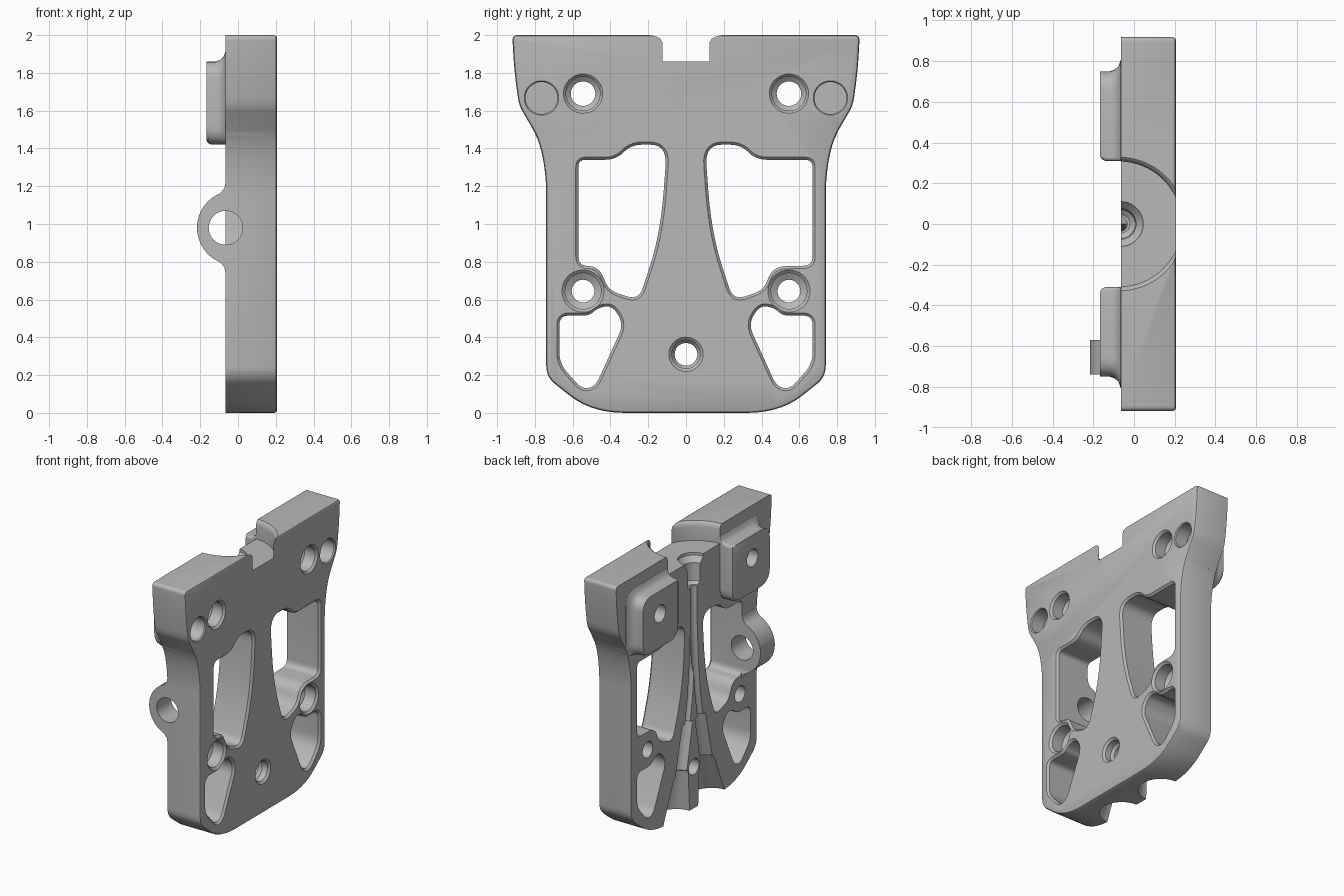
import bpy, bmesh, math
from mathutils import Vector

cube = bpy.data.objects.get("Cube")
if cube:
    bpy.data.objects.remove(cube)

grey = bpy.data.materials.new("machined_grey")
grey.use_nodes = True
grey.diffuse_color = (0.48, 0.48, 0.48, 1)
grey.node_tree.nodes["Principled BSDF"].inputs["Base Color"].default_value = grey.diffuse_color

BACK, FRONT, EDGE = -0.065, 0.207, 0.015


# Helpers
def round_poly(corners, steps=7):
    """Polygon with each corner (a, b, trim) eased into a curve."""
    pts, n = [], len(corners)
    for i in range(n):
        prev, cur, nxt = (Vector(corners[(i + k) % n][:2]) for k in (-1, 0, 1))
        trim = corners[i][2]
        a = cur + (prev - cur).normalized() * min(trim, (prev - cur).length * 0.48)
        b = cur + (nxt - cur).normalized() * min(trim, (nxt - cur).length * 0.48)
        for s in range(steps + 1):
            t = s / steps
            pts.append(a * (1 - t) ** 2 + cur * 2 * t * (1 - t) + b * t * t)
    return pts


def circle(a, b, r, n=40):
    return [Vector((a + r * math.cos(math.tau * i / n), b + r * math.sin(math.tau * i / n)))
            for i in range(n)]


def grow(pts, d):
    """Offset a closed outline outwards by d."""
    n = len(pts)
    area = sum(pts[i - 1].x * pts[i].y - pts[i].x * pts[i - 1].y for i in range(n))
    sign = 1 if area > 0 else -1
    out = []
    for i, p in enumerate(pts):
        t = (pts[(i + 1) % n] - pts[i - 1]).normalized()
        out.append(p + Vector((t.y, -t.x)) * d * sign)
    return out


def loft(name, rings):
    """Closed solid through matching rings, with its faces turned outwards."""
    bm = bmesh.new()
    loops = [[bm.verts.new(p) for p in ring] for ring in rings]
    n = len(loops[0])
    for lo, hi in zip(loops, loops[1:]):
        for i in range(n):
            bm.faces.new((lo[i - 1], lo[i], hi[i], hi[i - 1]))
    bm.faces.new(list(reversed(loops[0])))
    bm.faces.new(loops[-1])
    bm.normal_update()
    if bm.calc_volume(signed=True) < 0:
        bmesh.ops.reverse_faces(bm, faces=bm.faces[:])
    mesh = bpy.data.meshes.new(name)
    bm.to_mesh(mesh)
    bm.free()
    mesh.materials.append(grey)
    obj = bpy.data.objects.new(name, mesh)
    bpy.context.scene.collection.objects.link(obj)
    return obj


def along_x(name, pts, sections):
    return loft(name, [[(x, p.x, p.y) for p in grow(pts, d)] for x, d in sections])


def along_z(name, stations):
    """Round vertical passage through (z, y, radius) stations on the back plane."""
    return loft(name, [[(p.x, p.y, z) for p in circle(BACK, y, r)] for z, y, r in stations])


def combine(obj, operation):
    mod = plate.modifiers.new("combine", 'BOOLEAN')
    mod.operation, mod.solver, mod.object = operation, 'EXACT', obj
    bpy.context.view_layer.objects.active = plate
    bpy.ops.object.modifier_apply(modifier=mod.name)
    bpy.data.objects.remove(obj)


def cut(obj):
    combine(obj, 'DIFFERENCE')


# Main plate with an eased front edge
half = [(0.92, 2, 0.03), (0.91, 1.82, 0.1), (0.885, 1.63, 0.05), (0.85, 1.57, 0.05),
        (0.775, 1.44, 0.1), (0.74, 1.25, 0.1), (0.74, 0.19, 0.06), (0.5, 0, 0.18)]
outline = round_poly(half + [(-y, z, d) for y, z, d in reversed(half)])
plate = along_x("mounting_plate", outline,
                [(BACK, 0), (FRONT - EDGE, 0), (FRONT - 0.005, -0.005), (FRONT, -EDGE)])


# Raised pads on the back, filleted into the plate at top and outer side
def pad(side):
    rings = []
    sections = [(-0.168, 0.025, 0), (-0.16, 0.01, 0), (-0.14, 0, 0), (-0.118, 0, 0),
                (-0.095, 0, 0.008), (-0.077, 0, 0.024), (-0.066, 0, 0.055), (0, 0, 0.055)]
    for x, inset, flare in sections:
        y0, y1, z0, z1 = 0.31 + inset, 0.75 + flare, 1.42 + inset, 1.86 + flare
        box = round_poly([(y0, z0, 0.1), (y1, z0, 0.1), (y1, z1, 0.1), (y0, z1, 0.02)])
        rings.append([(x, side * p.x, p.y) for p in box])
    return loft("pad", rings)


for side in (-1, 1):
    combine(pad(side), 'UNION')

# Pivot lug on one rail
arc = [Vector((-0.02 + 0.197 * math.cos(a), 0.98 + 0.197 * math.sin(a)))
       for a in (math.radians(112 + 136 * i / 24) for i in range(25))]
foot = [Vector((0, 1.22)), Vector((-0.066, 1.22)), Vector((-0.072, 1.19))]
lug = foot + arc + [Vector((p.x, 1.96 - p.y)) for p in reversed(foot)]
combine(loft("lug", [[(p.x, y, p.y) for p in lug] for y in (-0.739, -0.56)]), 'UNION')


# Lightening windows
def window(corners, side):
    pts = round_poly([(side * y, z, d) for y, z, d in corners])
    cut(along_x("window", pts, [(-0.4, 0), (FRONT - EDGE, 0), (FRONT + 0.001, EDGE),
                                (0.3, EDGE)]))


lower = [(0.33, 0.47, 0.06), (0.39, 0.57, 0.06), (0.47, 0.555, 0.04), (0.51, 0.515, 0.04),
         (0.67, 0.515, 0.05), (0.67, 0.26, 0.06), (0.55, 0.125, 0.05), (0.48, 0.14, 0.05)]
for side, outer in ((1, 0.67), (-1, 0.57)):
    upper = [(0.1, 1.42, 0.11), (0.29, 1.42, 0.06), (0.37, 1.34, 0.06), (outer, 1.34, 0.04),
             (outer, 0.78, 0.05), (0.46, 0.775, 0.07), (0.41, 0.65, 0.05),
             (0.25, 0.595, 0.07), (0.135, 0.95, 0.25)]
    window(upper, side)
    window(lower, side)


# Counterbored screw holes and blind dowel holes
def screw_hole(y, z, bore, head, rim, depth):
    cut(along_x("screw_hole", circle(y, z, bore),
                [(-0.4, 0), (FRONT - depth - 0.02, 0), (FRONT - depth, head - bore),
                 (FRONT - EDGE, head - bore), (FRONT + 0.001, rim - bore),
                 (0.3, rim - bore)]))


for side in (-1, 1):
    screw_hole(side * 0.545, 1.69, 0.065, 0.09, 0.105, 0.1)
    screw_hole(side * 0.545, 0.645, 0.06, 0.095, 0.113, 0.1)
    cut(along_x("dowel_hole", circle(side * 0.765, 1.667, 0.085),
                [(0.1, 0), (FRONT - 0.008, 0), (FRONT + 0.001, 0.007), (0.3, 0.007)]))
screw_hole(0, 0.31, 0.06, 0.075, 0.092, 0.06)

# Pivot hole through the lug and rail
cut(loft("pivot_hole", [[(p.x, y, p.y) for p in circle(-0.065, 0.98, 0.09)]
                        for y in (-0.9, -0.45)]))

# Round pocket in the top with an eased rim
pocket = [(1.86, 0.307), (1.962, 0.307), (1.98, 0.311), (1.992, 0.318), (2.001, 0.329),
          (2.1, 0.329)]
cut(loft("pocket", [[(p.x, p.y, z) for p in circle(-0.073, 0, r, 96)] for z, r in pocket]))

# Passage in the back: top bore, then two thin branches flaring at the bottom
cut(along_z("top_bore", [(1.9, 0, 0.11), (1.84, 0, 0.11), (1.8, 0, 0.075), (1.67, 0, 0.07),
                         (1.65, 0, 0.045)]))
for side in (-1, 1):
    branch = [(1.7, 0.004, 0.03), (1.4, 0.008, 0.03), (1.1, 0.022, 0.03), (0.85, 0.045, 0.03),
              (0.665, 0.075, 0.03), (0.66, 0.076, 0.062), (0.31, 0.15, 0.068),
              (0.3, 0.152, 0.085), (-0.02, 0.21, 0.16)]
    cut(along_z("branch", [(z, side * y, r) for z, y, r in branch]))

# Smooth shading with sharp edges kept
bpy.ops.object.select_all(action='DESELECT')
plate.select_set(True)
bpy.context.view_layer.objects.active = plate
bpy.ops.object.shade_smooth_by_angle(angle=math.radians(30))
